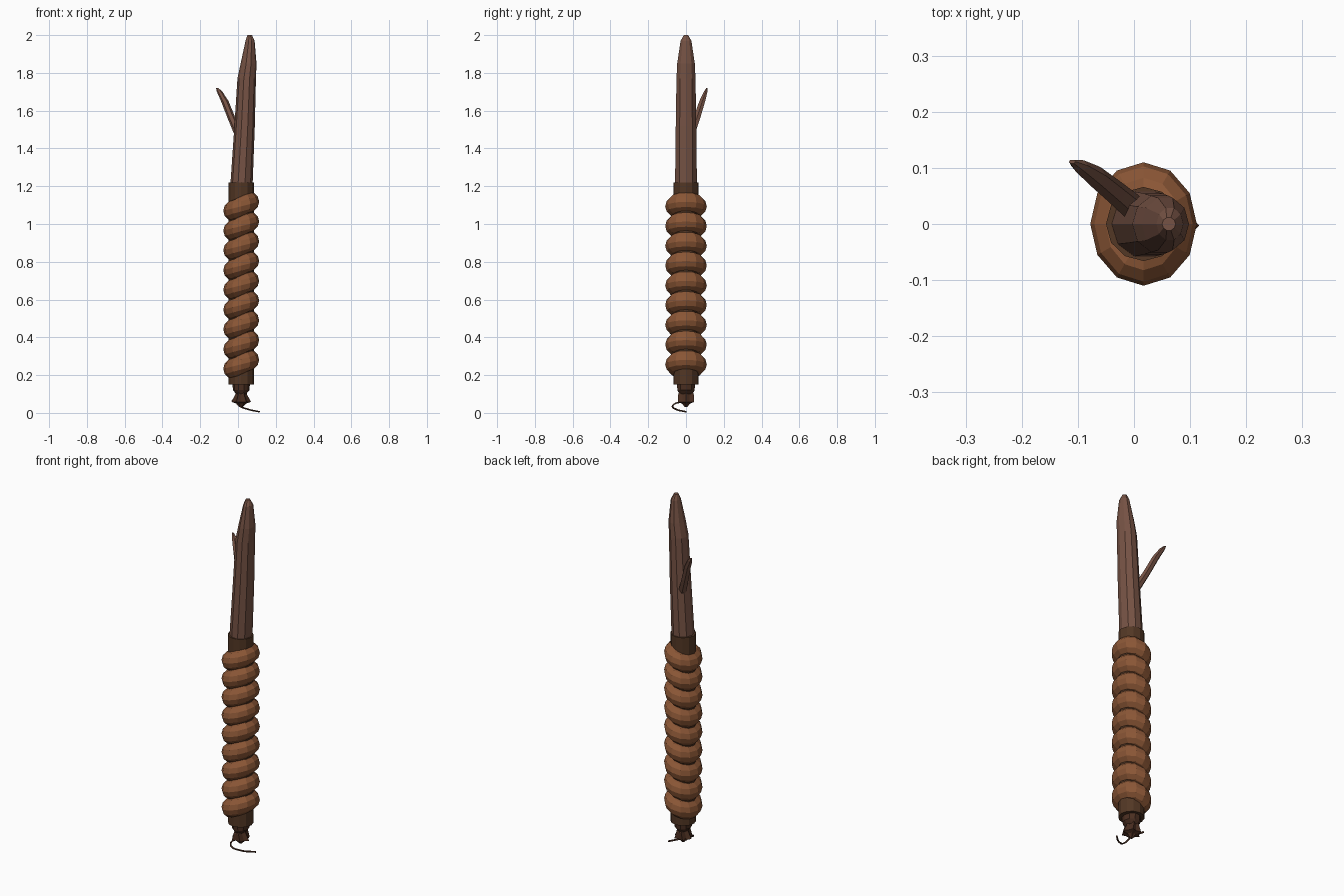
import bpy, bmesh
from math import sin, cos, pi
from mathutils import Vector

cube = bpy.data.objects.get("Cube")
if cube:
    bpy.data.objects.remove(cube)


def material(name, rgb):
    m = bpy.data.materials.new(name)
    m.use_nodes = True
    m.diffuse_color = (*rgb, 1)
    m.node_tree.nodes["Principled BSDF"].inputs["Base Color"].default_value = (*rgb, 1)
    return m


wood = material("red brown wood", (0.18, 0.085, 0.058))
wrap = material("warm leather", (0.26, 0.095, 0.037))
core = material("dark leather", (0.085, 0.038, 0.018))
tie = material("dark cord", (0.07, 0.028, 0.015))

CX = 0.017   # grip axis


def build(name, rings, mat, closed=False):
    """Skin a row of vertex rings; cap the ends or join them into a loop."""
    bm = bmesh.new()
    loops = [[bm.verts.new(p) for p in ring] for ring in rings]
    n = len(loops[0])
    pairs = list(zip(loops, loops[1:]))
    if closed:
        pairs.append((loops[-1], loops[0]))
    else:
        bm.faces.new(loops[0])
        bm.faces.new(loops[-1])
    for a, b in pairs:
        for i in range(n):
            j = (i + 1) % n
            bm.faces.new((a[i], a[j], b[j], b[i]))
    bmesh.ops.recalc_face_normals(bm, faces=bm.faces)
    me = bpy.data.meshes.new(name)
    bm.to_mesh(me)
    bm.free()
    me.materials.append(mat)
    ob = bpy.data.objects.new(name, me)
    bpy.context.collection.objects.link(ob)
    return ob


def loft(name, sections, sides, mat, star=1.0):
    """Stack level sections (x, y, z, rx, ry); star pulls in every other corner."""
    rings = []
    for x, y, z, rx, ry in sections:
        ring = []
        for i in range(sides):
            a = 2 * pi * i / sides
            k = star if i % 2 else 1
            ring.append((x + k * rx * cos(a), y + k * ry * sin(a), z))
        rings.append(ring)
    return build(name, rings, mat)


# Grip core, showing as a collar at both ends
loft("grip_core", [(CX, 0, 0.15, 0.067, 0.066), (CX, 0, 1.22, 0.067, 0.066)], 12, core)

# Slanted leather rings round the grip
TUBE = 0.055
for r in range(9):
    zc = 0.257 + r * 0.1046
    rings = []
    for i in range(12):
        a = 2 * pi * i / 12
        out = Vector((cos(a), sin(a), 0))
        mid = Vector((CX + 0.04 * cos(a), 0.055 * sin(a), zc + 0.024 * cos(a)))
        rings.append([mid + TUBE * (cos(t) * out + Vector((0, 0, sin(t))))
                      for t in (2 * pi * k / 12 for k in range(12))])
    build(f"grip_ring_{r + 1}", rings, wrap, closed=True)

# Leaning stick with a whittled tip
loft("stick", [(0.018, 0, 1.20, 0.059, 0.061), (0.035, 0, 1.52, 0.054, 0.057),
               (0.046, 0, 1.77, 0.049, 0.053), (0.056, 0, 1.85, 0.042, 0.049),
               (0.064, 0, 1.97, 0.024, 0.030), (0.062, 0, 2.0, 0.012, 0.012)], 10, wood)

# Broken twig at the back right
loft("twig", [(0.010, 0.020, 1.46, 0.024, 0.024), (-0.034, 0.057, 1.56, 0.021, 0.021),
              (-0.070, 0.086, 1.65, 0.020, 0.018), (-0.097, 0.104, 1.70, 0.015, 0.011),
              (-0.110, 0.111, 1.72, 0.006, 0.004)], 6, wood)

# Knotted end: neck, flared wrap and point
loft("end_neck", [(CX, 0, 0.155, 0.046, 0.050), (CX, 0, 0.12, 0.044, 0.048),
                  (CX, 0, 0.10, 0.026, 0.036)], 10, tie)
loft("end_knot", [(CX, 0, 0.125, 0.026, 0.036), (CX, 0, 0.095, 0.032, 0.048),
                  (CX, 0, 0.058, 0.052, 0.050), (CX, 0, 0.05, 0.026, 0.026),
                  (CX, 0, 0.03, 0.006, 0.006)], 12, tie, star=0.75)

# Loose cord ends
def cord(name, points, radius):
    cu = bpy.data.curves.new(name, "CURVE")
    cu.dimensions = "3D"
    cu.bevel_depth = radius
    cu.bevel_resolution = 1
    cu.resolution_u = 5
    cu.use_fill_caps = True
    sp = cu.splines.new("BEZIER")
    sp.bezier_points.add(len(points) - 1)
    for bp, p in zip(sp.bezier_points, points):
        bp.co = p
        bp.handle_left_type = bp.handle_right_type = "AUTO"
    cu.materials.append(tie)
    bpy.context.collection.objects.link(bpy.data.objects.new(name, cu))


cord("loose_cord", [(CX, 0, 0.05), (-0.005, -0.045, 0.054), (0.005, -0.070, 0.038),
                    (0.050, -0.055, 0.020), (0.113, 0, 0.006)], 0.0045)
cord("short_cord", [(CX, 0, 0.065), (-0.015, 0.025, 0.06), (-0.03, 0.04, 0.068)], 0.005)
